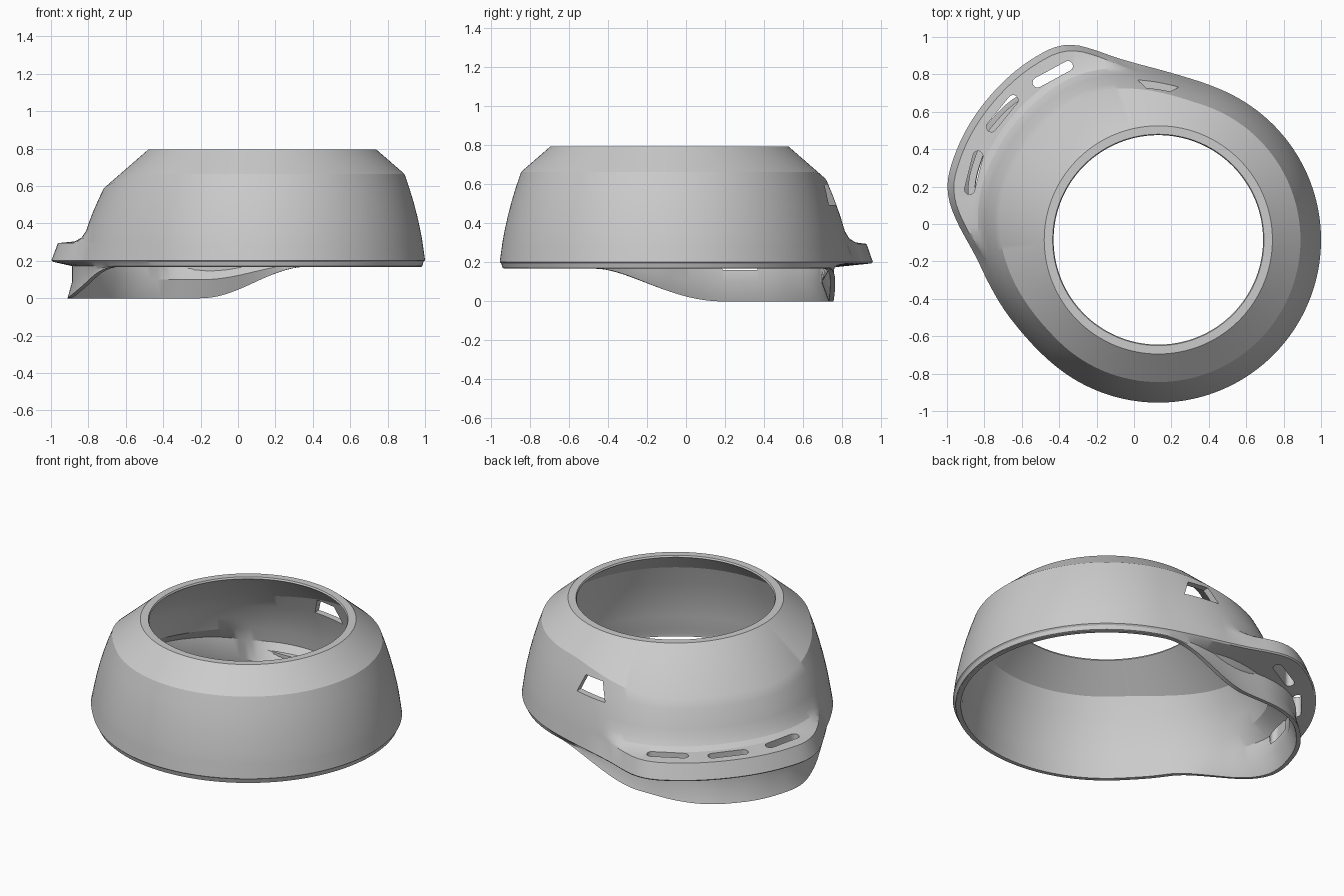
import bpy, bmesh, math
from mathutils import Matrix

if "Cube" in bpy.data.objects:
    bpy.data.objects.remove(bpy.data.objects["Cube"])

CX, CY, N = 0.13, -0.085, 180

# Plan outlines as (angle in degrees, radius) around the opening axis
FLANGE = [(60, .87), (72, .871), (82, .883), (92, .918), (100, .968), (106, 1.03), (112, 1.125),
          (116, 1.17), (128, 1.183), (150, 1.185), (161, 1.177), (167, 1.168), (173, 1.10),
          (184, .982), (194, .935), (204, .905), (214, .88), (225, .87)]
SKIRT = [(60, .85), (95, .85), (105, .87), (115, .92), (125, 1.015), (135, 1.085), (150, 1.11),
         (165, 1.085), (172, 1.035), (185, .945), (205, .875), (220, .85)]


def lookup(table, a):
    if a <= table[0][0]:
        return table[0][1]
    for (a0, r0), (a1, r1) in zip(table, table[1:]):
        if a <= a1:
            return r0 + (r1 - r0) * (a - a0) / (a1 - a0)
    return table[-1][1]


def smooth_lookup(table, a):
    return sum(lookup(table, a + d) for d in (-4, -2, 0, 2, 4)) / 5


def step(a, lo, hi):
    t = max(0, min(1, (a - lo) / (hi - lo)))
    return t * t * (3 - 2 * t)


def section(a):
    """Closed radial cross-section (radius, height) at angle a."""
    bulge = step(a, 72, 124) * (1 - step(a, 158, 225))
    drop = step(a, 74, 112) * (1 - step(a, 165, 206))
    flange, skirt = smooth_lookup(FLANGE, a), smooth_lookup(SKIRT, a)
    r_edge = .76 + .11 * bulge
    z_edge = .795 - (r_edge - .61) / 1.15
    r_base = min(.87 + .14 * bulge, flange)

    def wall(z):
        t = (z_edge - z) / (z_edge - .2)
        return r_edge + (r_base - r_edge) * t + .06 * t * (1 - t)

    lip = max(0, flange - .035 - wall(.295))
    zb = .168 * (1 - drop)
    pts = [(.56, .785), (.565, .795), (.61, .795), (r_edge, z_edge)]
    for k in (.25, .5, .75, 1):
        z = z_edge + (.36 - z_edge) * k
        pts.append((wall(z), z))
    # fillet, flange, overhang and lower skirt
    pts += [(wall(.325) + min(.012, lip), .325), (wall(.305) + min(.04, lip), .305),
            (wall(.295) + lip, .295), (flange, .203), (flange - .008, .195),
            (skirt - .03 * drop + .005, .172), (skirt - .025 * drop, .172 + (zb - .172) * .5),
            (skirt, zb), (skirt - .025, zb),
            (skirt - .04 * drop - .025, zb + (.2 - zb) * .5)]
    # inner face back up to the opening
    pts += [(max(skirt - .035 - .025 * drop, wall(.22) - .05), .215), (wall(.3) - .045, .3)]
    zi = z_edge - .02
    for k in (.33, .67, 1):
        z = .3 + (zi - .3) * k
        pts.append((wall(z) - .04, z))
    return pts


def finish(name, bm):
    bmesh.ops.recalc_face_normals(bm, faces=bm.faces)
    me = bpy.data.meshes.new(name)
    bm.to_mesh(me)
    bm.free()
    ob = bpy.data.objects.new(name, me)
    bpy.context.collection.objects.link(ob)
    return ob


def add_prism(bm, outline, depth, matrix):
    """Add an xy outline extruded by depth along local z."""
    low, high = ([bm.verts.new(matrix @ Matrix.Translation((x, y, z)).translation)
                  for x, y in outline] for z in (0, depth))
    bm.faces.new(low[::-1])
    bm.faces.new(high)
    n = len(outline)
    for i in range(n):
        j = (i + 1) % n
        bm.faces.new((low[i], low[j], high[j], high[i]))


# Housing shell lofted around the opening
bm = bmesh.new()
rings = []
for i in range(N):
    a = 360 * i / N
    c, s = math.cos(math.radians(a)), math.sin(math.radians(a))
    rings.append([bm.verts.new((CX + r * c, CY + r * s, z)) for r, z in section(a)])
for i in range(N):
    p, q = rings[i], rings[(i + 1) % N]
    for j in range(len(p)):
        k = (j + 1) % len(p)
        bm.faces.new((p[j], q[j], q[k], p[k]))
shell = finish("housing_shell", bm)

# Three rounded strap slots through the flange
bm = bmesh.new()
half, rad = .092, .027
stadium = [(rad * math.cos(t0 + math.pi * k / 8), sgn * half + rad * math.sin(t0 + math.pi * k / 8))
           for sgn, t0 in ((1, 0), (-1, math.pi)) for k in range(9)]
for ang, r, twist in ((160, 1.05, 6), (141, 1.074, 0), (122.5, 1.05, -4)):
    m = (Matrix.Translation((CX, CY, .16)) @ Matrix.Rotation(math.radians(ang), 4, 'Z')
         @ Matrix.Translation((r, 0, 0)) @ Matrix.Rotation(math.radians(twist), 4, 'Z'))
    add_prism(bm, stadium, .3, m)

# Trapezoid window in the back wall
m = Matrix.Translation((.13, 1, 0)) @ Matrix.Rotation(math.radians(90), 4, 'X')
add_prism(bm, [(-.11, .495), (.11, .495), (.065, .6), (-.065, .6)], .5, m)
cutter = finish("opening_cutter", bm)
cutter.hide_render = True

# Cut every opening at once
bpy.context.view_layer.objects.active = shell
shell.select_set(True)
mod = shell.modifiers.new("openings", 'BOOLEAN')
mod.operation, mod.solver, mod.object = 'DIFFERENCE', 'EXACT', cutter
bpy.context.view_layer.update()
bpy.ops.object.modifier_apply(modifier=mod.name)
bpy.data.objects.remove(cutter)
bpy.ops.object.shade_smooth_by_angle(angle=math.radians(25))
